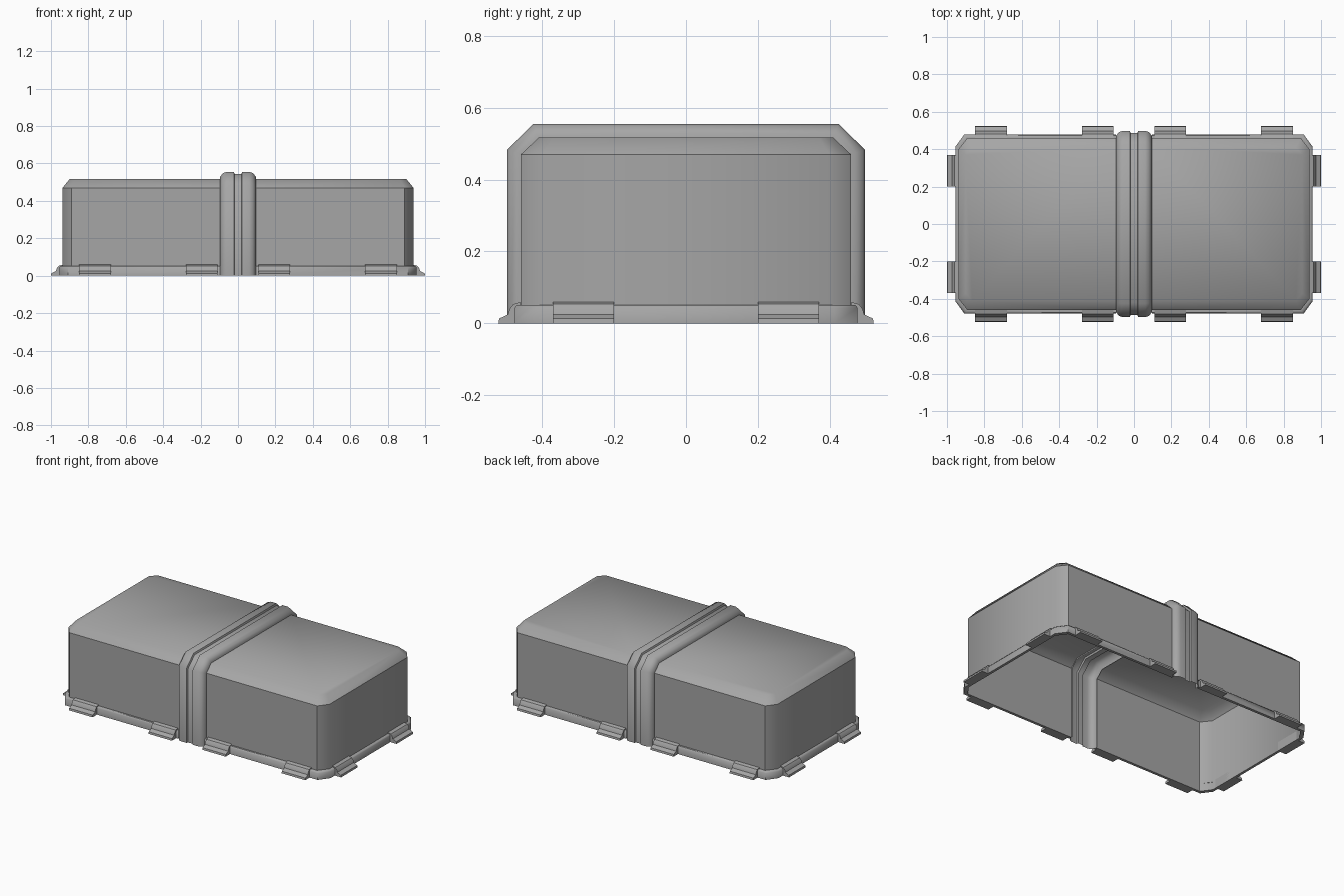
import bpy, bmesh, math

cube = bpy.data.objects.get("Cube")
if cube:
    bpy.data.objects.remove(cube, do_unlink=True)

GREY = (0.38, 0.38, 0.38, 1)
grey = bpy.data.materials.new("matte grey")
grey.use_nodes = True
grey.diffuse_color = GREY
bsdf = grey.node_tree.nodes["Principled BSDF"]
bsdf.inputs["Base Color"].default_value = GREY
bsdf.inputs["Roughness"].default_value = 0.7


def loft(bm, rows, closed=False):
    """Skin a list of point rows with quads and return the vertex rows."""
    grid = [[bm.verts.new(p) for p in row] for row in rows]
    pairs = list(zip(grid, grid[1:]))
    if closed:
        pairs.append((grid[-1], grid[0]))
    for a, b in pairs:
        for i in range(len(a) - 1):
            bm.faces.new((a[i], a[i + 1], b[i + 1], b[i]))
    return grid


def finish(name, bm, limit=30, sharp=None, mirror=()):
    """Smooth below the angle limit, or by a sharp-edge rule, then mirror."""
    bmesh.ops.recalc_face_normals(bm, faces=bm.faces)
    for f in bm.faces:
        f.smooth = True
    for e in bm.edges:
        if sharp:
            e.smooth = not sharp(e)
        elif len(e.link_faces) == 2:
            e.smooth = e.calc_face_angle() < math.radians(limit)
    mesh = bpy.data.meshes.new(name)
    bm.to_mesh(mesh)
    bm.free()
    mesh.materials.append(grey)
    ob = bpy.data.objects.new(name, mesh)
    bpy.context.collection.objects.link(ob)
    if mirror:
        mod = ob.modifiers.new("Mirror", "MIRROR")
        mod.use_axis = ["x" in mirror, "y" in mirror, False]
        mod.use_mirror_merge = False
    return ob


BAND = 0.095


def outline(x, y, cx, cy, z):
    """Half footprint with cut corners, open towards the band."""
    side = [(BAND, -y), (x - cx, -y), (x, -y + cy)]
    return [(px, py, z) for px, py in side + [(px, -py) for px, py in side[::-1]]]


# Hollow body halves with a bevelled roof and no floor
WALL_TOP = 0.47
bm = bmesh.new()
rings = loft(bm, [outline(0.938, 0.46, 0.047, 0.06, 0),
                  outline(0.938, 0.46, 0.047, 0.06, WALL_TOP),
                  outline(0.9, 0.41, 0.035, 0.04, 0.517)])
bm.faces.new(rings[-1])


def body_sharp(e):
    a, b = (v.co for v in e.verts)
    eave = abs(a.z - WALL_TOP) < 1e-4 and abs(b.z - WALL_TOP) < 1e-4
    upright = abs(a.z - b.z) > 0.2 and a.x < 0.92
    return eave or upright


finish("body_shell", bm, sharp=body_sharp, mirror="x")

# Base rim running around each half
bm = bmesh.new()
loft(bm, [outline(x, y, 0.047, 0.065, z) for x, y, z in (
    (0.938, 0.46, 0), (0.955, 0.478, 0), (0.955, 0.478, 0.043),
    (0.948, 0.472, 0.051), (0.938, 0.46, 0.051))])
finish("base_rim", bm, 50, mirror="x")

# Hollow centre band: grooved section swept over the box
half = [(0.018, 0.011), (0.022, 0), (0.06, 0), (0.08, 0.006),
        (BAND, 0.026), (BAND, 0.047)]
section = [(-x, d) for x, d in half[::-1]] + half


def band_row(x, d):
    k = d * math.tan(math.pi / 8)
    side = [(0.498 - d, 0), (0.498 - d, 0.484 - k), (0.425 - k, 0.555 - d)]
    return [(x, -y, z) for y, z in side] + [(x, y, z) for y, z in side[::-1]]


bm = bmesh.new()
loft(bm, [band_row(x, d) for x, d in section])
finish("centre_band", bm, 55)

# Stepped clips along the base
CLIP = [(-0.017, 0), (0.045, 0), (0.043, 0.013), (0.018, 0.025),
        (0.014, 0.04), (0.004, 0.053), (-0.017, 0.059)]


def add_clip(bm, start, end, place):
    rows = [[place(t, out, z) for t in (start, end)] for out, z in CLIP]
    grid = loft(bm, rows, closed=True)
    for i in (0, 1):
        bm.faces.new([row[i] for row in grid])


bm = bmesh.new()
for start, end in ((0.11, 0.277), (0.68, 0.85)):
    add_clip(bm, start, end, lambda t, out, z: (t, -0.478 - out, z))
finish("long_side_clips", bm, mirror="xy")

bm = bmesh.new()
add_clip(bm, 0.2, 0.37, lambda t, out, z: (0.955 + out, t, z))
finish("end_clips", bm, mirror="xy")
